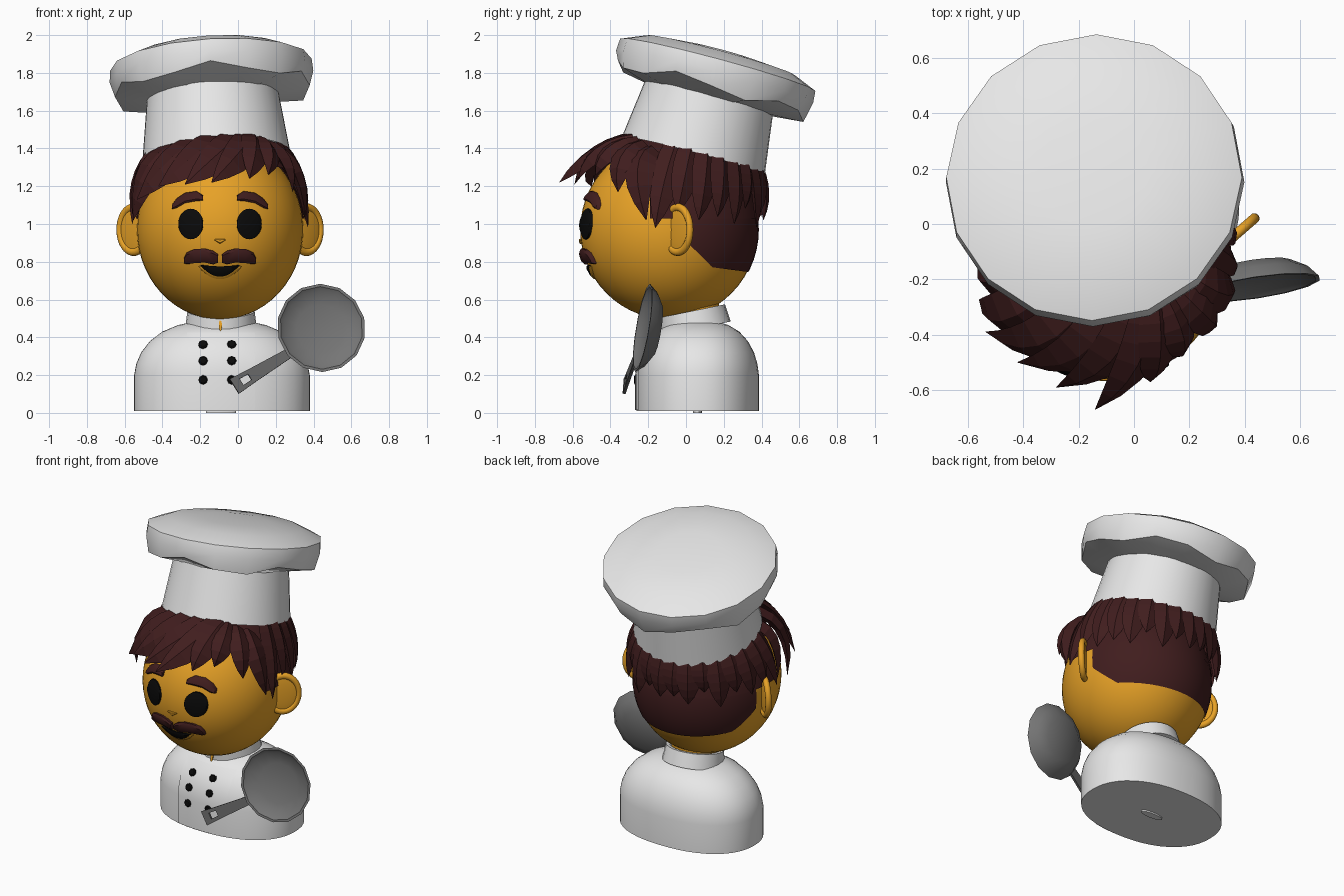
import bpy, bmesh
from math import sin, cos, pi, radians, sqrt, atan2
from mathutils import Vector, Matrix, Euler

if "Cube" in bpy.data.objects:
    bpy.data.objects.remove(bpy.data.objects["Cube"])


def material(name, rgb):
    m = bpy.data.materials.new(name)
    m.use_nodes = True
    m.diffuse_color = (*rgb, 1)
    m.node_tree.nodes["Principled BSDF"].inputs["Base Color"].default_value = (*rgb, 1)
    return m


SKIN = material("golden skin", (0.8, 0.36, 0.02))
WHITE = material("white cloth", (0.85, 0.85, 0.85))
HAIR = material("dark brown hair", (0.052, 0.0125, 0.013))
BLACK = material("black", (0.003, 0.003, 0.003))
STEEL = material("pan grey", (0.18, 0.18, 0.18))
DARK = material("handle grey", (0.13, 0.13, 0.13))

MID = -0.095                       # x of the symmetry plane of the face
HEAD = Vector((MID, -0.09, 0.97))
SIZE = Vector((0.44, 0.47, 0.475))


def finish(name, bm, mat, matrix=None, smooth=None):
    bmesh.ops.remove_doubles(bm, verts=bm.verts, dist=0.0002)
    bmesh.ops.recalc_face_normals(bm, faces=bm.faces)
    me = bpy.data.meshes.new(name)
    bm.to_mesh(me)
    bm.free()
    me.materials.append(mat)
    if smooth:
        me.shade_smooth()
        me.set_sharp_from_angle(angle=radians(smooth))
    ob = bpy.data.objects.new(name, me)
    bpy.context.collection.objects.link(ob)
    if matrix:
        me.transform(matrix)
    return ob


def loft(name, rings, mat, matrix=None, smooth=None):
    """Skin a list of closed rings and cap both ends."""
    bm = bmesh.new()
    rows = [[bm.verts.new(p) for p in ring] for ring in rings]
    n = len(rows[0])
    for a, b in zip(rows, rows[1:]):
        for i in range(n):
            bm.faces.new((a[i], a[(i + 1) % n], b[(i + 1) % n], b[i]))
    bm.faces.new(rows[0])
    bm.faces.new(rows[-1])
    bmesh.ops.dissolve_degenerate(bm, dist=0.0001, edges=bm.edges)
    return finish(name, bm, mat, matrix, smooth)


def lathe(name, profile, mat, matrix, segs=40, smooth=35, wave=None, square=2):
    """Spin a profile; wave = (profile index, height) ripples one ring;
    square above 2 makes the circle a fuller superellipse."""
    rings = []
    for k, (r, z) in enumerate(profile):
        lift = wave[1] if wave and k == wave[0] else 0
        ring = []
        for i in range(segs):
            a = 2 * pi * i / segs
            f = r / (abs(sin(a)) ** square + abs(cos(a)) ** square) ** (1 / square)
            ring.append((f * sin(a), -f * cos(a), z + lift * cos(5 * a)))
        rings.append(ring)
    return loft(name, rings, mat, matrix, smooth)


def place(loc, rot=(0, 0, 0), scale=(1, 1, 1)):
    return Matrix.LocRotScale(Vector(loc), Euler([radians(r) for r in rot]), Vector(scale))


def facing(loc, normal):
    return Matrix.LocRotScale(Vector(loc), Vector(normal).to_track_quat('Z', 'Y'), None)


def ellipsoid(name, mat, matrix, segs=48, rings=28):
    prof = [(sin(pi * i / rings), -cos(pi * i / rings)) for i in range(rings + 1)]
    return lathe(name, prof, mat, matrix, segs)


def cut(ob, planes):
    """Keep the part of the object on the positive side of each plane."""
    bm = bmesh.new()
    bm.from_mesh(ob.data)
    for co, no in planes:
        bmesh.ops.bisect_plane(bm, geom=bm.verts[:] + bm.edges[:] + bm.faces[:],
                               plane_co=co, plane_no=no, clear_inner=True)
    bm.to_mesh(ob.data)
    bm.free()


# Torso, overlapping jacket front and buttons
torso = [(1, .01), (1, .2), (.975, .26), (.92, .32), (.82, .38), (.68, .43), (.5, .465), (.25, .49), (0, .495)]
lathe("torso", [(0, .01)] + torso, WHITE, place((-.085, .062, 0), scale=(.465, .324, 1)), 48, square=2.25)
flap = lathe("jacket_flap", torso, WHITE, place((-.085, .062, 0), scale=(.471, .331, 1)), 48, square=2.25)
cut(flap, [((-.27, 0, 0), (1, 0, 0)), ((.09, 0, 0), (-1, 0, 0)),
           ((0, 0, 0), (0, -1, 0)), ((0, 0, .425), (0, 0, -1)), ((0, 0, .015), (0, 0, 1))])
for row, (z, y, up) in enumerate([(.36, -.213, .6), (.275, -.25, .25), (.175, -.262, 0)]):
    for side, x in (("right", -.185), ("left", -.033)):
        lathe(f"{side}_button_{row}", [(0, -.012), (.025, -.012), (.025, .008), (.018, .014), (0, .014)],
              BLACK, facing((x, y, z), (0, -1, up)), 8)
lathe("base_plate", [(0, 0), (.08, 0), (.08, .012), (0, .012)], WHITE, place((-.09, .06, 0), scale=(1, .3, 1)), 24)

# Neck and stand-up collar
lathe("neck", [(0, .44), (.145, .44), (.145, .58), (0, .58)], SKIN, place((-.09, .03, 0)))
lathe("collar", [(0, -.055), (.19, -.055), (.178, .04), (.155, .04), (.155, 0), (0, 0)],
      WHITE, place((-.09, .04, .5), (11.5, 0, 0)), 24)
lathe("collar_slit", [(0, -.004), (.012, -.004), (.012, .004), (0, .004)], SKIN,
      place((-.093, -.142, .463), (78, 0, 0), (.7, 2.6, 1)), 8)

# Head and ears
ellipsoid("head", SKIN, place(HEAD, scale=SIZE))
for side, s in (("left", 1), ("right", -1)):
    loc, turn = (MID + s * .457, -.043, .97), 90 - s * 49
    ellipsoid(f"{side}_ear", SKIN, place(loc, (0, 0, turn), (.1, .016, .13)), 24, 12)
    bpy.ops.mesh.primitive_torus_add(major_radius=.105, minor_radius=.019, major_segments=32, minor_segments=10)
    rim = bpy.context.object
    rim.name = f"{side}_ear_rim"
    rim.data.transform(place(loc, (90, 0, turn), (.93, 1.13, 1)))
    rim.data.materials.append(SKIN)
    rim.data.shade_smooth()


# Face features laid on the curve of the head
def feature(name, path, mat, off, mirror=False):
    rings = []
    for x, z, h in path:
        x = 2 * MID - x if mirror else x
        ring = []
        for f, o in ((1, -.02), (1, off * .6), (.6, off), (-.6, off), (-1, off * .6), (-1, -.02)):
            zz = z + f * h
            d = 1 - ((x - MID) / SIZE.x) ** 2 - ((zz - HEAD.z) / SIZE.z) ** 2
            ring.append((x, HEAD.y - SIZE.y * sqrt(d) - o, zz))
        rings.append(ring)
    loft(name, rings, mat, smooth=40)


eye = [(-.25 - .066 * cos(pi * i / 14), 1, .08 * sin(pi * i / 14) + .001) for i in range(15)]
brow = [(-.35, 1.09, .012), (-.325, 1.11, .025), (-.28, 1.138, .027), (-.22, 1.148, .026), (-.185, 1.138, .014)]
moustache = [(-.286, .806, .014), (-.271, .818, .031), (-.231, .83, .037), (-.176, .833, .037),
             (-.131, .822, .036), (-.105, .817, .022)]
for side, m in (("right", False), ("left", True)):
    feature(f"{side}_eye", eye, BLACK, .016, m)
    feature(f"{side}_eyebrow", brow, HAIR, .022, m)
    feature(f"{side}_moustache", moustache, HAIR, .025, m)


def smile(w, low, thick):
    steps = [i / 6 - 1 for i in range(13)]
    return [(MID + w * t, low + .035 * t * t, thick * (1 - t * t) + .002) for t in steps]


feature("lower_lip", smile(.115, .741, .031), SKIN, .01)
feature("mouth", smile(.103, .747, .027), BLACK, .014)
feature("nose", [(MID - .03, .918, .003), (MID, .908, .013), (MID + .03, .918, .003)], SKIN, .01)

# Tall hat, tilted back, with a puffed crown
hat = place((-.14, .15, 1.775), (-15, -3.5, 0))
lathe("hat_band", [(0, -.40), (.375, -.40), (.392, -.433), (.349, -.1), (0, -.1)], WHITE, hat, 40)
lathe("hat_crown", [(0, -.11), (.34, -.12), (.516, -.075), (.54, .005), (.535, .07), (.41, .122), (.2, .142), (0, .147)],
      WHITE, hat, 16, 30, wave=(2, .03))

# Close-cropped hair on the head
back = ellipsoid("hair_back", HAIR, place(HEAD, scale=SIZE * 1.012))
cut(back, [((0, .13, .772), (0, .13, 1)), ((0, 0, .91), (0, 1, 1)), ((0, .01, 0), (0, 1, 0))])
sides = ellipsoid("hair_sides", HAIR, place(HEAD, scale=SIZE * 1.02))
cut(sides, [((0, 0, 1.03), (0, 0, 1)), ((0, -.19, 0), (0, 1, 0))])
top = ellipsoid("hair_top", HAIR, place(HEAD, scale=SIZE * 1.07))
cut(top, [((0, -.4, 1.32), (0, .15, 1))])


# Pointed locks of hair
def lock(name, a, b, c, width, thick=.035, lean=.2):
    a, b, c = Vector(a), Vector(b), Vector(c)
    rings = []
    for i, taper in enumerate((.75, .95, 1, .95, .8, .5, .02)):
        t = i / 6
        p = a * (1 - t) ** 2 + b * 2 * t * (1 - t) + c * t * t
        along = ((b - a) * (1 - t) + (c - b) * t).normalized()
        out = (p - HEAD).normalized()
        side = along.cross(out).normalized()
        out = side.cross(along)
        w = (side + out * lean) * width * taper
        o = out * thick * taper
        rings.append([p + w, p + o, p - w, p - o])
    loft(name, rings, HAIR)


# Fringe swept from a parting on the left
fringe = [
    ((.06, -.28, 1.45), (.05, -.51, 1.39), (-.14, -.67, 1.22), .09),
    ((.01, -.28, 1.45), (-.04, -.52, 1.4), (-.28, -.59, 1.21), .1),
    ((-.07, -.28, 1.45), (-.15, -.53, 1.4), (-.42, -.5, 1.2), .11),
    ((-.16, -.27, 1.44), (-.32, -.51, 1.38), (-.535, -.39, 1.13), .11),
    ((-.27, -.22, 1.42), (-.5, -.42, 1.36), (-.555, -.28, 1.02), .11),
    ((-.36, -.15, 1.38), (-.54, -.25, 1.35), (-.56, -.17, 1.05), .09),
    ((.08, -.28, 1.45), (.1, -.5, 1.4), (.06, -.57, 1.24), .08),
    ((.11, -.26, 1.44), (.2, -.44, 1.4), (.16, -.48, 1.26), .07),
    ((.15, -.23, 1.42), (.29, -.37, 1.37), (.29, -.36, 1.17), .075),
    ((.19, -.18, 1.39), (.35, -.3, 1.33), (.355, -.21, 1.02), .08)]
for i, (a, b, c, w) in enumerate(fringe):
    lock(f"fringe_lock_{i}", a, b, c, w)

# Hanging locks around the sides and back, swept rearward
count = 17
for i in range(count):
    ang = radians(74 + 212 * i / (count - 1))
    root = hat @ Vector((.35 * sin(ang), -.35 * cos(ang), -.40))
    z = .98 + .06 * (i % 2) + .02 * (i % 3)
    ring = 1.07 * sqrt(1 - ((z - HEAD.z) / SIZE.z) ** 2)
    bend = ang + .14 * sin(ang)
    tip = Vector((HEAD.x + SIZE.x * ring * sin(bend), HEAD.y - SIZE.y * ring * cos(bend), z))
    bulge = .05 + .02 * cos(ang)
    middle = (root + tip) / 2 + Vector((sin(ang), -cos(ang), .3)) * bulge
    lock(f"side_lock_{i}", root, middle, tip, .075, .03)

# Frying pan
normal = Vector((.15, -1, .17))
lathe("frying_pan", [(0, -.085), (.14, -.08), (.2, -.045), (.237, 0), (.222, 0), (.2, -.018), (.13, -.04), (0, -.045)],
      STEEL, facing((.441, -.23, .45), normal), 14, 40)

# Pan handle with a square hanging hole
start, end = Vector((.272, -.258, .317)), Vector((-.02, -.325, .14))
across = (end - start).cross(normal).normalized()
bm = bmesh.new()
grid = []
for t, w in ((0, .026), (.72, .039), (.87, .043), (1, .046)):
    p = start.lerp(end, t)
    grid.append([bm.verts.new(p + across * w * f) for f in (-1, -.45, .45, 1)])
for i in range(3):
    for j in range(3):
        if (i, j) != (1, 1):
            bm.faces.new((grid[i][j], grid[i + 1][j], grid[i + 1][j + 1], grid[i][j + 1]))
handle = finish("pan_handle", bm, DARK)
solid = handle.modifiers.new("thickness", 'SOLIDIFY')
solid.thickness, solid.offset = .016, 0
